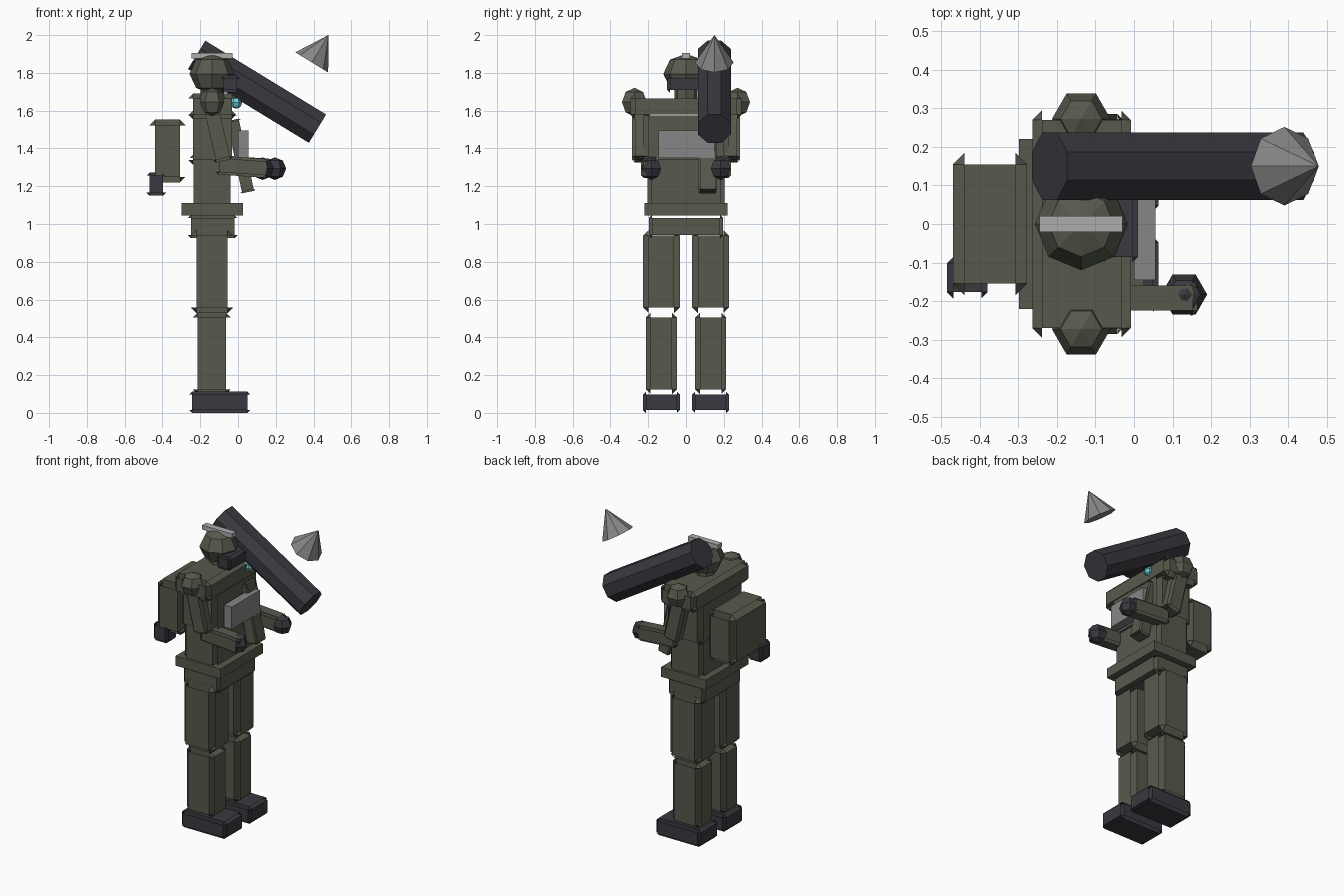
import bpy, bmesh
from math import radians, pi
from itertools import product
from mathutils import Vector, Matrix

if "Cube" in bpy.data.objects:
    bpy.data.objects.remove(bpy.data.objects["Cube"])


def material(name, r, g, b):
    m = bpy.data.materials.new(name)
    m.use_nodes = True
    m.diffuse_color = (r, g, b, 1)
    m.node_tree.nodes["Principled BSDF"].inputs["Base Color"].default_value = (r, g, b, 1)
    return m


GREEN = material("olive_green", 0.095, 0.102, 0.075)
DARK = material("dark_gunmetal", 0.042, 0.04, 0.05)
GREY = material("plain_grey", 0.24, 0.24, 0.24)
LIGHT = material("light_grey", 0.42, 0.42, 0.42)
CYAN = material("cyan_glass", 0.15, 0.6, 0.66)


def finish(name, bm, mat, loc, tilt=0):
    """Store the mesh as an object, tilted about the y axis."""
    me = bpy.data.meshes.new(name)
    bm.to_mesh(me)
    bm.free()
    me.materials.append(mat)
    ob = bpy.data.objects.new(name, me)
    ob.location = loc
    ob.rotation_euler = (0, radians(tilt), 0)
    bpy.context.collection.objects.link(ob)
    return ob


def panel_box(name, mat, loc, size, b, tilt=0):
    """Armour box: outer faces, sunken cross panels and corner triangles."""
    bm = bmesh.new()
    half = Vector(size) / 2
    corner = {}
    for signs in product((-1, 1), repeat=3):
        for axis in range(3):
            # the vertex belonging to each axis reaches full size on that axis
            co = [s * (h - (0 if i == axis else b))
                  for i, (s, h) in enumerate(zip(signs, half))]
            corner[signs, axis] = bm.verts.new(co)
        bm.faces.new([corner[signs, a] for a in range(3)])
    for axis, side, layer in product(range(3), (-1, 1), (0, 1)):
        ring = []
        for u, v in ((-1, -1), (1, -1), (1, 1), (-1, 1)):
            signs = [0, 0, 0]
            signs[axis] = side
            signs[(axis + 1) % 3] = u
            signs[(axis + 2) % 3] = v
            ring.append(corner[tuple(signs), (axis + layer) % 3])
        bm.faces.new(ring)
    for f in bm.faces:
        f.normal_update()
        if f.normal.dot(f.calc_center_median()) < 0:
            f.normal_flip()
    return finish(name, bm, mat, loc, tilt)


def span_box(name, mat, x, y, z, b):
    """Panel box given by its ranges."""
    spans = (x, y, z)
    return panel_box(name, mat, [(lo + hi) / 2 for lo, hi in spans],
                     [hi - lo for lo, hi in spans], b)


def plain_box(name, mat, x, y, z):
    bm = bmesh.new()
    spans = (x, y, z)
    bmesh.ops.create_cube(bm, size=1)
    bmesh.ops.scale(bm, vec=[hi - lo for lo, hi in spans], verts=bm.verts)
    return finish(name, bm, mat, [(lo + hi) / 2 for lo, hi in spans])


def ball(name, mat, loc, r, seg, height=None):
    """Four-ring ball with a vertex towards +x."""
    bm = bmesh.new()
    bmesh.ops.create_uvsphere(bm, u_segments=seg, v_segments=4, radius=r,
                              matrix=Matrix.Rotation(pi / 2, 4, "Z"))
    bmesh.ops.scale(bm, vec=(1, 1, (height or r) / r), verts=bm.verts)
    return finish(name, bm, mat, loc)


def cone(name, mat, loc, r1, r2, depth, seg, tilt=0, turn=0):
    bm = bmesh.new()
    bmesh.ops.create_cone(bm, cap_ends=True, segments=seg, radius1=r1,
                          radius2=r2, depth=depth,
                          matrix=Matrix.Rotation(turn, 4, "Z"))
    return finish(name, bm, mat, loc, tilt)


# Legs and arms on both sides; the figure looks towards +x
for side, s, arm_x, hand_x in (("right", -1, 0.025, 0.13), ("left", 1, 0.055, 0.195)):
    leg = s * 0.13
    panel_box(side + "_foot", DARK, (-0.097, leg, 0.056), (0.322, 0.195, 0.112), 0.015)
    panel_box(side + "_shin", GREEN, (-0.139, leg, 0.315), (0.202, 0.164, 0.43), 0.025)
    panel_box(side + "_thigh", GREEN, (-0.138, leg, 0.748), (0.224, 0.195, 0.44), 0.03)
    ball(side + "_shoulder", GREEN, (-0.137, s * 0.273, 1.645), 0.076, 6)
    panel_box(side + "_upper_arm", GREEN, (-0.11, s * 0.238, 1.475), (0.105, 0.094, 0.29), 0.014, -13)
    panel_box(side + "_forearm", GREEN, (arm_x, s * 0.192, 1.303), (0.275, 0.09, 0.1), 0.013, 4)
    ball(side + "_hand", DARK, (hand_x, s * 0.183, 1.293), 0.06, 6)

# Trunk
span_box("pelvis", GREEN, (-0.265, -0.003), (-0.197, 0.197), (0.925, 1.048), 0.016)
plain_box("belt", GREEN, (-0.298, 0.026), (-0.22, 0.22), (1.046, 1.11))
span_box("abdomen", GREEN, (-0.255, -0.02), (-0.205, 0.205), (1.09, 1.37), 0.02)
span_box("chest", GREEN, (-0.264, -0.008), (-0.225, 0.225), (1.315, 1.6), 0.025)
span_box("shoulder_yoke", GREEN, (-0.264, -0.008), (-0.295, 0.295), (1.555, 1.69), 0.025)
plain_box("chest_plate", GREY, (0.0, 0.056), (-0.145, 0.15), (1.35, 1.495))

# Head
cone("neck", GREEN, (-0.137, 0, 1.69), 0.062, 0.062, 0.07, 8)
ball("head", GREEN, (-0.137, 0, 1.795), 0.12, 8, 0.106)
span_box("visor", DARK, (-0.09, 0.01), (-0.1, 0.1), (1.695, 1.785), 0.014)
plain_box("helmet_crest", LIGHT, (-0.245, -0.03), (-0.021, 0.021), (1.876, 1.905))

# Backpack and its side pouch
span_box("backpack", GREEN, (-0.47, -0.278), (-0.185, 0.185), (1.22, 1.552), 0.03)
span_box("backpack_pouch", DARK, (-0.485, -0.38), (-0.193, -0.085), (1.15, 1.272), 0.016)

# Launcher, its grip, sight and warhead
panel_box("launcher_grip", GREEN, (0.013, 0.115, 1.36), (0.08, 0.1, 0.39), 0.008, -12)
cone("launcher_tube", DARK, (0.101, 0.15, 1.7), 0.095, 0.095, 0.75, 8, -58.6, pi / 8)
ball("sight_lens", CYAN, (-0.01, 0.125, 1.642), 0.032, 6)
cone("warhead", GREY, (0.435, 0.15, 1.928), 0.102, 0, 0.17, 8, 31.5)
